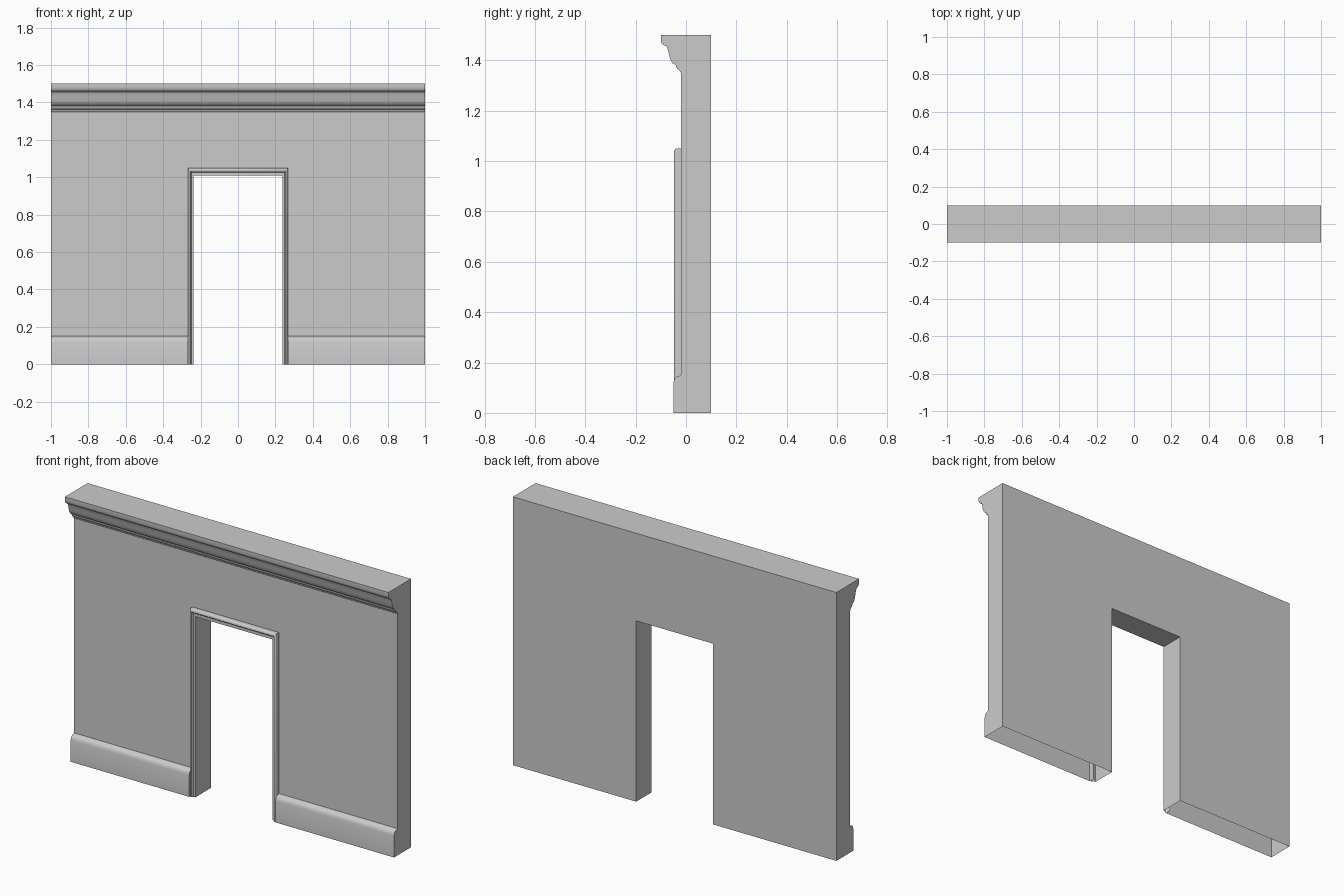
import bpy, bmesh, math

if "Cube" in bpy.data.objects:
    bpy.data.objects.remove(bpy.data.objects["Cube"])

FRONT, BACK, TOP = -0.02, 0.10, 1.50
OUT_X, OUT_Z = 0.267, 1.05      # outside of the door trim
TRIM_W, TRIM_H = 0.029, 0.04    # trim width on the legs / on the head

# Moulding profiles as (y, z), listed from top to bottom
cornice_pts = [(-0.10, TOP), (-0.10, 1.478), (-0.097, 1.468), (-0.091, 1.461), (-0.079, 1.457),
               (-0.073, 1.445), (-0.069, 1.43), (-0.065, 1.412), (-0.060, 1.399), (-0.053, 1.388),
               (-0.041, 1.382), (-0.039, 1.372), (-0.035, 1.366), (-0.026, 1.363), (-0.024, 1.355),
               (FRONT, 1.35)]
base_pts = [(FRONT, 0.15), (-0.028, 0.147), (-0.037, 0.144), (-0.043, 0.139),
            (-0.047, 0.131), (-0.05, 0.12), (-0.05, 0.0)]
# Door trim as (fraction from outer to inner edge, y), ending with the deep reveal
trim_pts = [(0, FRONT), (0, -0.037), (0.06, -0.042), (0.17, -0.046), (0.33, -0.048),
            (0.45, -0.046), (0.52, -0.041), (0.6, -0.037), (1, -0.037), (1, BACK)]


def loft(bm, rows):
    """Skin consecutive rows of points with quads."""
    vs = [[bm.verts.new(p) for p in r] for r in rows]
    for a, b in zip(vs, vs[1:]):
        for i in range(len(a) - 1):
            bm.faces.new((a[i], a[i + 1], b[i + 1], b[i]))


def polygon(bm, pts, flip=False):
    bm.faces.new([bm.verts.new(p) for p in (pts[::-1] if flip else pts)])


def along_x(profile, x0, x1):
    return [[(x, y, z) for y, z in profile] for x in (x0, x1)]


def finish(bm, name):
    bmesh.ops.remove_doubles(bm, verts=bm.verts, dist=1e-5)
    me = bpy.data.meshes.new(name)
    bm.to_mesh(me)
    bm.free()
    me.shade_smooth()
    me.set_sharp_from_angle(angle=math.radians(32))
    ob = bpy.data.objects.new(name, me)
    bpy.context.collection.objects.link(ob)


def doorway_outline(y, ox, oz, bottom, top):
    """Wall face outline with a door notch in its lower edge."""
    return [(x, y, z) for x, z in ((-1, bottom), (-ox, bottom), (-ox, oz), (ox, oz),
                                   (ox, bottom), (1, bottom), (1, top), (-1, top))]


# Wall: front and back faces plus the moulded end outlines; underside left open
bm = bmesh.new()
polygon(bm, doorway_outline(FRONT, OUT_X, OUT_Z, 0.15, 1.35))
polygon(bm, doorway_outline(BACK, OUT_X - TRIM_W, OUT_Z - TRIM_H, 0, TOP), flip=True)
ends = [(BACK, 0), (BACK, TOP)] + cornice_pts + base_pts
for x in (-1, 1):
    polygon(bm, [(x, y, z) for y, z in ends], flip=x < 0)
finish(bm, "wall")

# Cornice, including the flat top of the wall
bm = bmesh.new()
loft(bm, along_x([(BACK, TOP)] + cornice_pts, -1, 1))
finish(bm, "cornice")

# Baseboards, closed where they stand proud of the door trim
for side, name in ((-1, "baseboard_left"), (1, "baseboard_right")):
    bm = bmesh.new()
    x0, x1 = sorted((side, side * OUT_X))
    loft(bm, along_x(base_pts, x0, x1))
    cap = base_pts[2:] + [(-0.037, 0)]
    polygon(bm, [(side * OUT_X, y, z) for y, z in cap], flip=side > 0)
    finish(bm, name)

# Door trim and reveal, swept up one leg, across and down the other
bm = bmesh.new()
path = [(-1, 0), (-1, 1), (1, 1), (1, 0)]
loft(bm, [[(s * (OUT_X - TRIM_W * t), y, up * (OUT_Z - TRIM_H * t)) for t, y in trim_pts]
          for s, up in path])
finish(bm, "door_trim")
